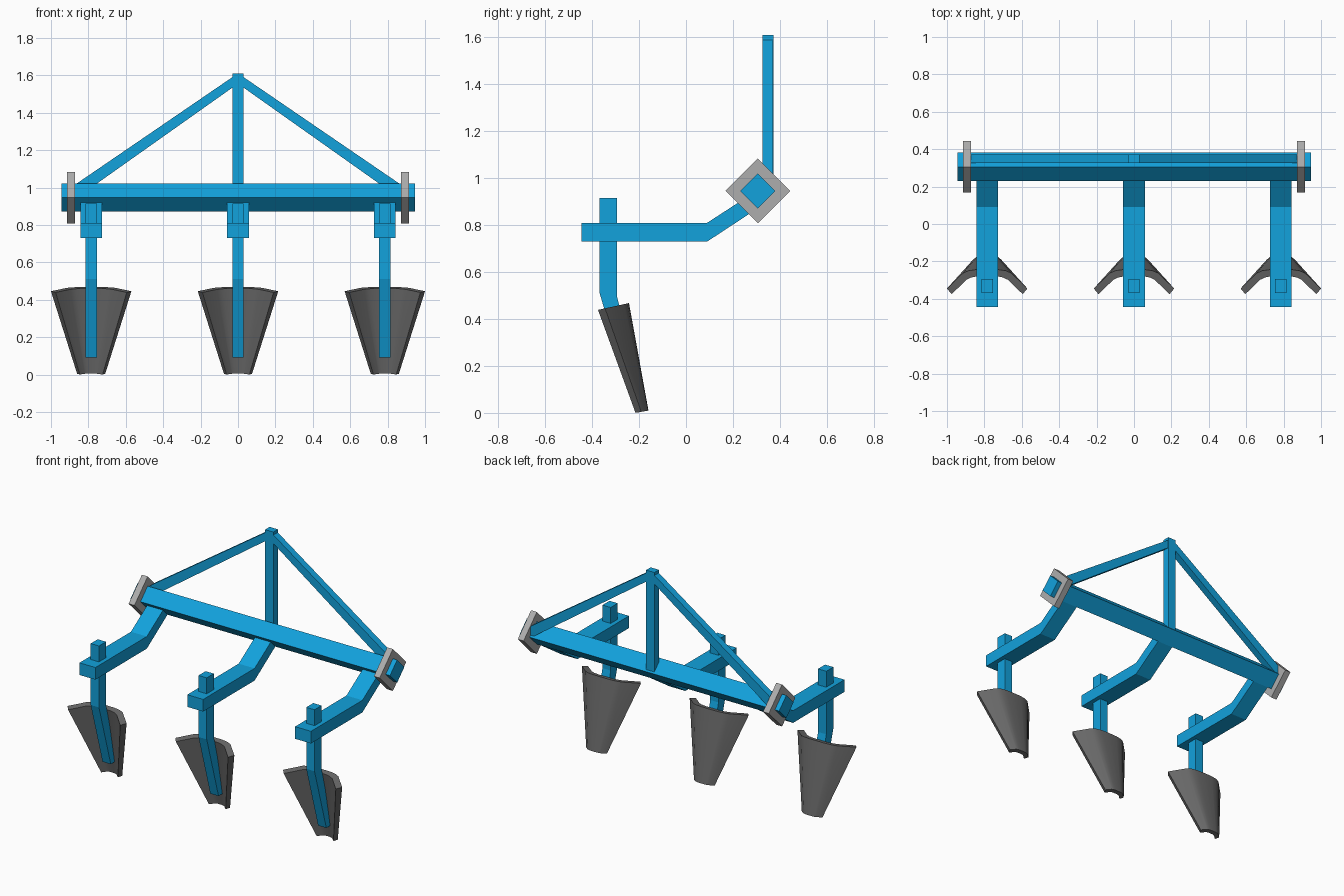
import bpy, math

if "Cube" in bpy.data.objects:
    bpy.data.objects.remove(bpy.data.objects["Cube"])


def material(name, rgb):
    m = bpy.data.materials.new(name)
    m.diffuse_color = (*rgb, 1)
    m.use_nodes = True
    m.node_tree.nodes["Principled BSDF"].inputs["Base Color"].default_value = m.diffuse_color
    return m


BLUE = material("blue_paint", (0.006, 0.36, 0.72))
STEEL = material("light_grey_steel", (0.42, 0.42, 0.42))
DARK = material("dark_grey_steel", (0.14, 0.14, 0.14))


def make(name, verts, faces, mat, smooth=False):
    me = bpy.data.meshes.new(name)
    me.from_pydata(verts, [], faces)
    me.materials.append(mat)
    if smooth:
        me.shade_smooth()
        me.set_sharp_from_angle(angle=math.radians(32))
    ob = bpy.data.objects.new(name, me)
    bpy.context.collection.objects.link(ob)
    # consistent outward normals
    import bmesh
    bm = bmesh.new()
    bm.from_mesh(me)
    bmesh.ops.recalc_face_normals(bm, faces=bm.faces[:])
    bm.to_mesh(me)
    bm.free()
    return ob


def prism(name, profile, lo, hi, axis, mat):
    """Extrude a 2D profile from lo to hi along x (profile yz) or y (profile xz)."""
    n = len(profile)
    verts = []
    for d in (lo, hi):
        for a, b in profile:
            verts.append((d, a, b) if axis == 'x' else (a, d, b))
    faces = [tuple(range(n)), tuple(range(2 * n - 1, n - 1, -1))]
    faces += [(i, (i + 1) % n, n + (i + 1) % n, n + i) for i in range(n)]
    return make(name, verts, faces, mat)


def diamond(r, y=0.306, z=0.946):
    return [(y - r, z), (y, z - r), (y + r, z), (y, z + r)]


# Main cross beam and its end plates
prism("main_beam", diamond(0.075), -0.945, 0.945, 'x', BLUE)
for side, s in (("left", -1), ("right", 1)):
    prism(side + "_end_plate", diamond(0.138), s * 0.893 - 0.021, s * 0.893 + 0.021, 'x', STEEL)
    # Sloping brace of the headstock
    brace = [(0.02, 1.597), (0.857, 1.025), (0.89, 1.0), (0.89, 0.95), (0.855, 0.95), (0.02, 1.541)]
    prism(side + "_brace", [(s * x, z) for x, z in brace], 0.326, 0.371, 'y', BLUE)

# Upright mast
prism("mast", [(-0.03, 0.95), (0.03, 0.95), (0.03, 1.61), (-0.03, 1.61)], 0.325, 0.372, 'y', BLUE)

# Side profiles (y, z) of the arm and the shank
ARM = [(-0.445, 0.73), (0.09, 0.73), (0.306, 0.872), (0.306, 0.95), (0.09, 0.81), (-0.445, 0.81)]
SHANK = [(-0.368, 0.915), (-0.368, 0.51), (-0.245, 0.09), (-0.19, 0.09), (-0.295, 0.50), (-0.295, 0.915)]

# Half sections (x, y) of the share at its top edge, back and front surface
BACK = [(0, -0.243), (0.06, -0.244), (0.10, -0.250), (0.13, -0.263), (0.215, -0.345)]
FRONT = [(0, -0.278), (0.05, -0.279), (0.085, -0.286), (0.11, -0.298), (0.19, -0.375)]


def mirrored(half):
    return [(-x, y) for x, y in half[:0:-1]] + half


def share(name, cx):
    back, front = mirrored(BACK), mirrored(FRONT)
    rows = [
        [(cx + x, y, 0.468 + (y + 0.243) * 0.22) for x, y in back],
        [(cx + x, y, 0.468 + (y + 0.243) * 0.22) for x, y in front],
    ]
    for pts, kx, y0, y1, ky in ((back, 0.35, -0.243, -0.16, 0.3), (front, 0.32, -0.278, -0.187, 0.29)):
        row = []
        for x, y in pts:
            yb = y1 + (y - y0) * ky
            row.append((cx + x * kx, yb, 0.01 + (yb + 0.16) * 0.18))
        rows.append(row)
    n = len(back)
    faces = []
    # top edge, front surface, bottom edge, back surface
    for a, b in ((0, 1), (1, 3), (3, 2), (2, 0)):
        faces += [(a * n + i, a * n + i + 1, b * n + i + 1, b * n + i) for i in range(n - 1)]
    faces += [(k, n + k, 3 * n + k, 2 * n + k) for k in (0, n - 1)]
    make(name, [v for r in rows for v in r], faces, DARK, smooth=True)


# Three tines: arm, shank and tapered share
for side, cx in (("left", -0.785), ("middle", 0.0), ("right", 0.785)):
    prism(side + "_arm", ARM, cx - 0.058, cx + 0.058, 'x', BLUE)
    prism(side + "_shank", SHANK, cx - 0.03, cx + 0.03, 'x', BLUE)
    share(side + "_share", cx)
